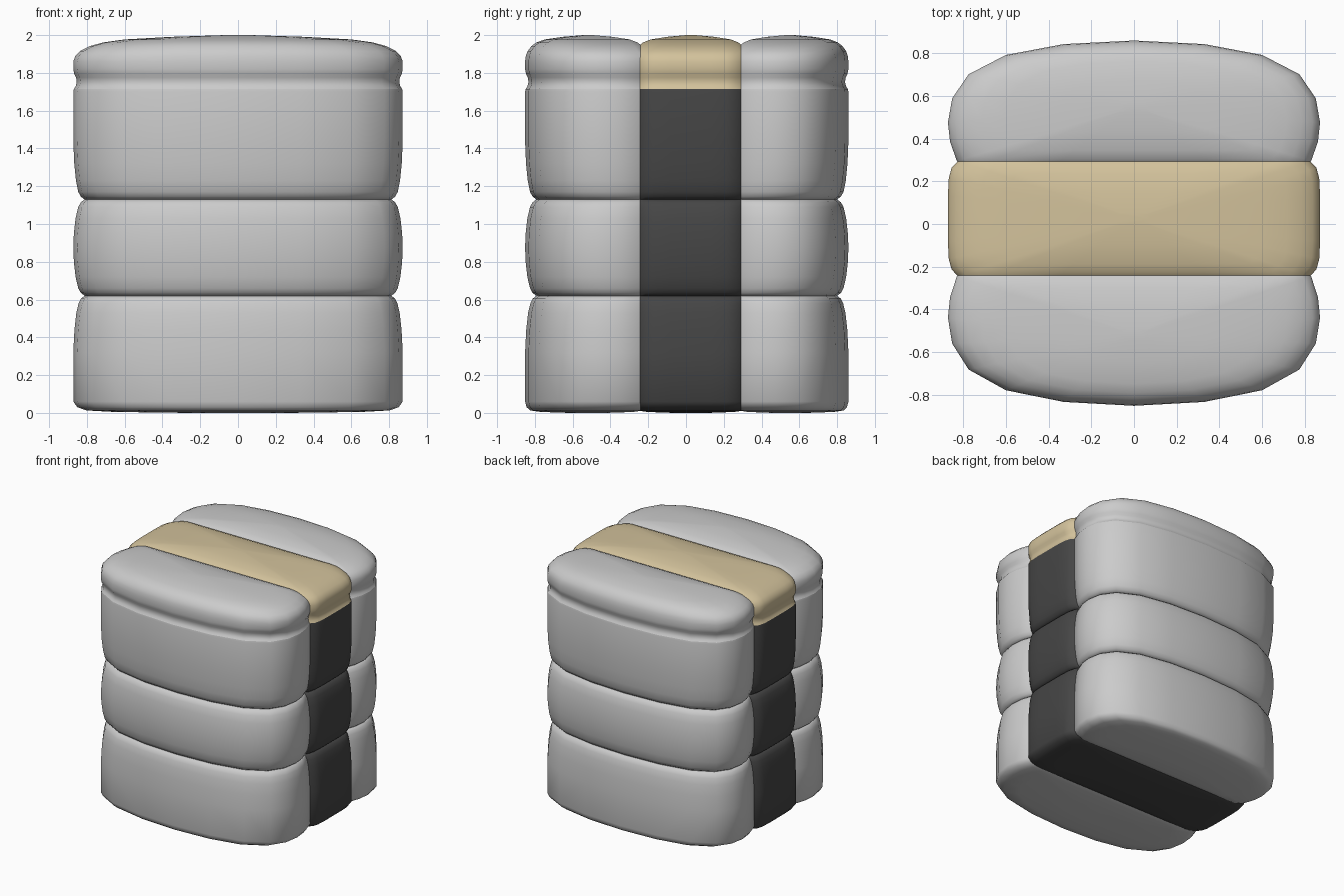
import bpy, bmesh

if "Cube" in bpy.data.objects:
    bpy.data.objects.remove(bpy.data.objects["Cube"])

# Half outline of a side cushion: (x, fraction of depth from inner seam)
SIDE = [(0.40, -0.075), (0.79, -0.075), (0.83, 0.0), (0.862, 0.16), (0.872, 0.32),
        (0.852, 0.52), (0.775, 0.72), (0.60, 0.88), (0.33, 0.97), (0.0, 1.0)]
# Quarter outline of the centre band: (x, fraction of half width)
BAND = [(0.872, 0.0), (0.872, 0.4), (0.868, 0.7), (0.855, 0.88), (0.825, 1.0),
        (0.79, 1.14), (0.40, 1.14), (0.0, 1.14)]


def side_plan(inner, outer):
    half = [(x, inner + (outer - inner) * f) for x, f in SIDE]
    pts = [(0.0, half[0][1])] + half
    return pts + [(-x, y) for x, y in half[-2::-1]]


def band_plan(centre, half_width):
    q = [(x, f * half_width) for x, f in BAND]
    top = q + [(-x, y) for x, y in q[-2::-1]]
    return [(x, centre + y) for x, y in top + [(x, -y) for x, y in top[-2:0:-1]]]


# Rows of each tier: (z, seam inset, scale about the cushion centre)
TIERS = {
    "lower": [(0.0, 0, .3), (.005, 0, .75), (.013, 0, .92), (.03, 0, .975), (.06, 0, 1),
              (.32, 0, 1), (.44, .006, 1), (.53, .016, 1), (.58, .028, 1),
              (.605, .04, 1), (.62, .06, 1)],
    "middle": [(.62, .06, 1), (.635, .04, 1), (.66, .026, 1), (.72, .012, 1), (.80, .003, 1),
               (.875, 0, 1), (.95, .003, 1), (1.03, .012, 1), (1.09, .026, 1),
               (1.115, .04, 1), (1.13, .06, 1)],
    "upper": [(1.13, .06, 1), (1.145, .04, 1), (1.17, .026, 1), (1.23, .014, 1),
              (1.32, .005, 1), (1.44, 0, 1), (1.70, 0, 1), (1.715, .003, 1)],
    "lid": [(1.715, .003, 1), (1.73, .013, 1), (1.75, .018, 1), (1.775, .015, 1),
            (1.795, .005, 1), (1.82, 0, 1), (1.86, 0, 1), (1.89, 0, .988), (1.915, 0, .96),
            (1.942, 0, .90), (1.961, 0, .82), (1.977, 0, .69), (1.991, 0, .40), (2.0, 0, .08)],
}


def loft(name, plan, rows, anchor, depth, centre, mat=None):
    bm = bmesh.new()
    rings = []
    for z, inset, s in rows:
        ring = []
        for x, y in plan:
            px = x * (1 - inset / 0.87) * s
            py = anchor + (y - anchor) * (1 - inset / depth) if depth else y
            ring.append(bm.verts.new((px, centre + (py - centre) * s, z)))
        rings.append(ring)
    n = len(plan)
    for a, b in zip(rings, rings[1:]):
        for i in range(n):
            j = (i + 1) % n
            bm.faces.new((a[i], a[j], b[j], b[i]))
    bm.faces.new(rings[0])
    bm.faces.new(rings[-1])
    bmesh.ops.recalc_face_normals(bm, faces=bm.faces)
    mesh = bpy.data.meshes.new(name)
    bm.to_mesh(mesh)
    bm.free()
    obj = bpy.data.objects.new(name, mesh)
    bpy.context.collection.objects.link(obj)
    if mat:
        mesh.materials.append(mat)
    bpy.ops.object.select_all(action='DESELECT')
    obj.select_set(True)
    bpy.context.view_layer.objects.active = obj
    bpy.ops.object.shade_smooth_by_angle(angle=0.75)


def material(name, rgb):
    m = bpy.data.materials.new(name)
    m.diffuse_color = (*rgb, 1)
    m.use_nodes = True
    m.node_tree.nodes["Principled BSDF"].inputs["Base Color"].default_value = m.diffuse_color
    return m


dark = material("dark_fabric", (0.06, 0.06, 0.06))
tan = material("tan_fabric", (0.65, 0.54, 0.33))

for tier, rows in TIERS.items():
    # Front and back cushions
    for label, inner, outer in (("front", -0.245, -0.852), ("back", 0.295, 0.86)):
        loft(f"{label}_{tier}_cushion", side_plan(inner, outer), rows, inner,
             abs(outer - inner), inner + 0.45 * (outer - inner))
    # Centre band between them, tan on the lid
    loft(f"centre_{tier}_band", band_plan(0.025, 0.27), rows, 0, 0, 0.025,
         tan if tier == "lid" else dark)
